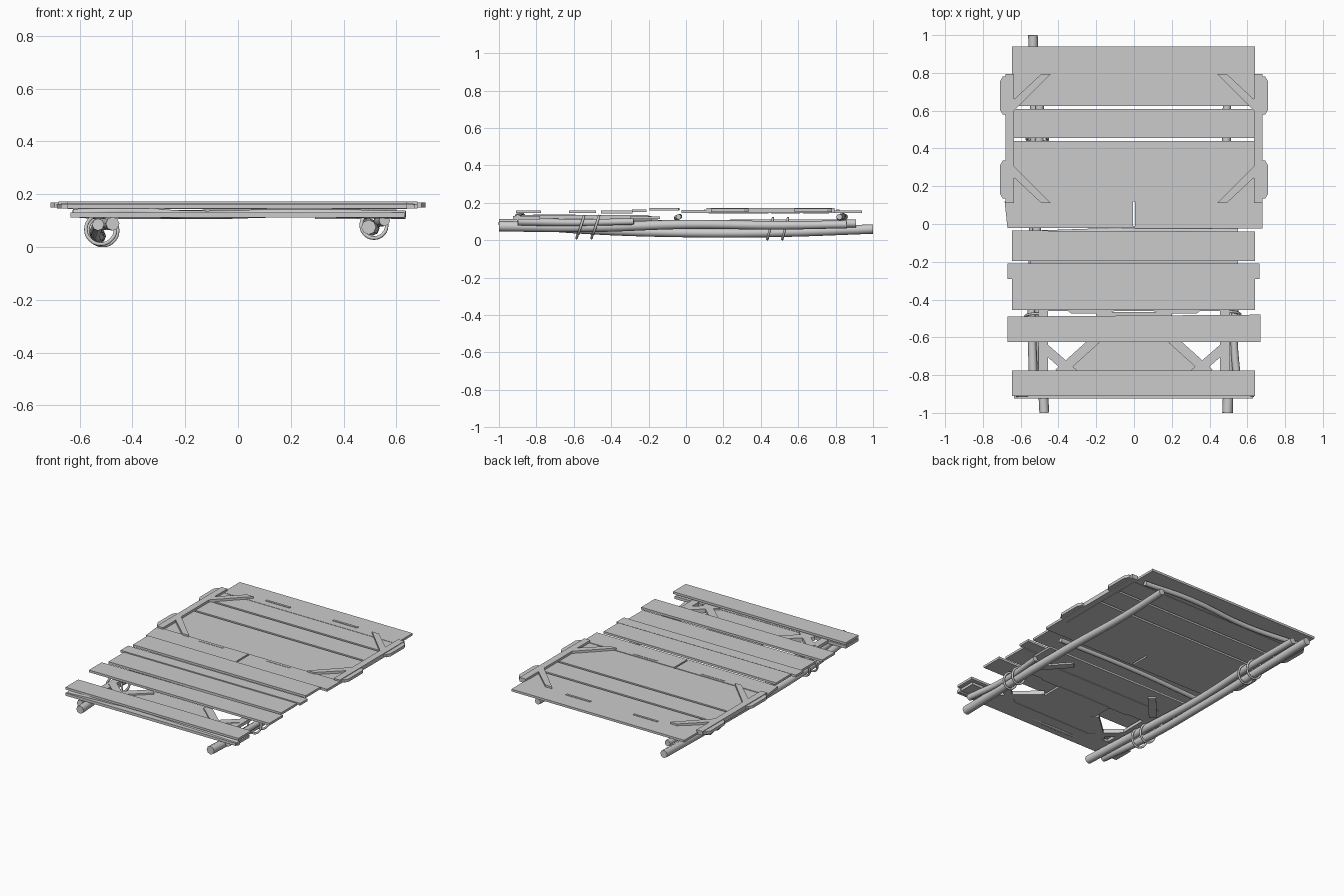
import bpy, bmesh, math
from mathutils import Vector

cube = bpy.data.objects.get("Cube")
if cube:
    bpy.data.objects.remove(cube)

grey = bpy.data.materials.new("weathered_grey")
grey.use_nodes = True
grey.diffuse_color = (0.6, 0.6, 0.6, 1)
grey.node_tree.nodes["Principled BSDF"].inputs["Base Color"].default_value = (0.6, 0.6, 0.6, 1)


def add_object(name, mesh):
    obj = bpy.data.objects.new(name, mesh)
    bpy.context.collection.objects.link(obj)
    mesh.materials.append(grey)
    return obj


def slab(name, outline, z0, z1):
    """Flat board cut from an outline in plan."""
    bm = bmesh.new()
    face = bm.faces.new([bm.verts.new((x, y, z0)) for x, y in outline])
    top = bmesh.ops.extrude_face_region(bm, geom=[face])["geom"]
    bmesh.ops.translate(bm, verts=[v for v in top if isinstance(v, bmesh.types.BMVert)],
                        vec=(0, 0, z1 - z0))
    bmesh.ops.recalc_face_normals(bm, faces=bm.faces)
    mesh = bpy.data.meshes.new(name)
    bm.to_mesh(mesh)
    bm.free()
    return add_object(name, mesh)


def board(name, x0, x1, y0, y1, z0, z1, skew=0):
    return slab(name, [(x0, y0), (x1, y0), (x1, y1 + skew), (x0, y1)], z0, z1)


def bar(name, a, b, width, z0, z1):
    """Straight strip between two plan points."""
    a, b = Vector(a), Vector(b)
    d = (b - a).normalized()
    n = Vector((-d.y, d.x)) * width / 2
    return slab(name, [a + n, a - n, b - n, b + n], z0, z1)


def tube(name, points, radius, closed=False, taper=1.0):
    """Round pole or rope that follows a smooth path."""
    curve = bpy.data.curves.new(name, "CURVE")
    curve.dimensions = "3D"
    curve.bevel_depth = radius
    curve.bevel_resolution = 2
    curve.use_fill_caps = True
    curve.resolution_u = 5
    spline = curve.splines.new("BEZIER")
    spline.bezier_points.add(len(points) - 1)
    spline.use_cyclic_u = closed
    for i, (bp, p) in enumerate(zip(spline.bezier_points, points)):
        bp.co = p
        bp.handle_left_type = bp.handle_right_type = "AUTO"
        bp.radius = 1 + (taper - 1) * i / max(1, len(points) - 1)
    helper = bpy.data.objects.new(name + "_path", curve)
    bpy.context.collection.objects.link(helper)
    bpy.context.view_layer.update()
    mesh = bpy.data.meshes.new_from_object(
        helper.evaluated_get(bpy.context.evaluated_depsgraph_get()))
    bpy.data.objects.remove(helper)
    mesh.materials.clear()
    obj = add_object(name, mesh)
    bpy.ops.object.select_all(action="DESELECT")
    obj.select_set(True)
    bpy.context.view_layer.objects.active = obj
    bpy.ops.object.shade_smooth_by_angle(angle=math.radians(50))


# Deck planks: left edge, right edge, front, back, underside height, skew
planks = [
    (-0.645, 0.64, -0.91, -0.775, 0.145, 0),
    (-0.67, 0.67, -0.625, -0.49, 0.145, 0.01),
    (-0.645, 0.64, -0.455, -0.285, 0.143, 0),
    (-0.67, 0.665, -0.29, -0.21, 0.15, 0),
    (-0.645, 0.64, -0.195, -0.035, 0.158, -0.005),
    (-0.645, 0.64, 0.12, 0.44, 0.143, 0),
    (-0.645, 0.64, 0.455, 0.61, 0.143, 0),
    (-0.645, 0.64, 0.625, 0.765, 0.143, 0),
    (-0.645, 0.64, 0.76, 0.94, 0.145, 0),
]
for i, (x0, x1, y0, y1, z, skew) in enumerate(planks):
    board(f"deck_plank_{i + 1}", x0, x1, y0, y1, z, z + 0.015, skew)

# Split plank across the middle, with a narrow slit
slab("split_plank", [(-0.67, -0.02), (0.68, -0.025), (0.68, 0.12), (0.006, 0.12),
                     (0.006, -0.01), (-0.006, -0.01), (-0.006, 0.12), (-0.685, 0.12)],
     0.146, 0.162)

# Rear frame: side rails, corner braces and edge brackets on both sides
for side, s in (("left", 1), ("right", -1)):
    board(f"{side}_side_rail", s * 0.635, s * 0.68, 0.11, 0.795, 0.145, 0.173)
    for end, y, d in (("front", 0.11, 1), ("rear", 0.795, -1)):
        slab(f"{side}_{end}_brace",
             [(s * 0.44, y), (s * 0.49, y), (s * 0.64, y + d * 0.14), (s * 0.64, y + d * 0.2)],
             0.15, 0.173)
    for end, y0, y1 in (("front", 0.135, 0.335), ("rear", 0.58, 0.78)):
        slab(f"{side}_{end}_bracket",
             [(s * 0.665, y0), (s * 0.695, y0), (s * 0.71, y0 + 0.025),
              (s * 0.71, y1 - 0.025), (s * 0.695, y1), (s * 0.665, y1)], 0.15, 0.169)

# Thin lap strips lying on the deck seams
for x in (-0.27, 0.23):
    board("rear_lap_strip", x - 0.09, x + 0.09, 0.805, 0.82, 0.16, 0.164)
    board("middle_lap_strip", x - 0.09, x + 0.09, 0.095, 0.105, 0.16, 0.164)

# Lower front frame with hexagonal corner bracing
board("lower_front_board", -0.635, 0.63, -0.925, -0.79, 0.112, 0.13, 0.01)
board("lower_rear_board", -0.55, 0.55, -0.30, -0.14, 0.115, 0.128)
board("lower_middle_board", -0.5, 0.5, -0.46, -0.305, 0.115, 0.128)
slab("lower_centre_board", [(-0.36, -0.79), (0.36, -0.79), (0.2, -0.625), (0.2, -0.465),
                            (-0.2, -0.465), (-0.2, -0.625)], 0.115, 0.128)
for side, s in (("left", 1), ("right", -1)):
    bar(f"{side}_lower_rail", (s * 0.48, -0.9), (s * 0.48, -0.2), 0.05, 0.115, 0.135)
    bar(f"{side}_lower_strut", (s * 0.4, -0.79), (s * 0.2, -0.61), 0.05, 0.112, 0.138)
    bar(f"{side}_lower_brace", (s * 0.31, -0.8), (s * 0.47, -0.66), 0.05, 0.112, 0.138)
    bar(f"{side}_rear_lower_brace", (s * 0.31, -0.2), (s * 0.47, -0.38), 0.05, 0.105, 0.13)
    slab(f"{side}_gusset", [(s * 0.1, -0.46), (s * 0.35, -0.46), (s * 0.33, -0.475),
                            (s * 0.15, -0.475)], 0.118, 0.135)

# Crosswise poles under the deck
tube("front_cross_pole", [(-0.625, -0.9, 0.128), (-0.4, -0.885, 0.135), (-0.2, -0.87, 0.122),
                          (0.2, -0.88, 0.128), (0.635, -0.9, 0.122)], 0.016)
tube("middle_cross_pole", [(-0.55, -0.05, 0.12), (0, -0.035, 0.127), (0.55, -0.04, 0.125)], 0.015)
tube("rear_cross_pole", [(-0.6, 0.85, 0.125), (-0.2, 0.82, 0.122), (0.25, 0.84, 0.13),
                         (0.6, 0.82, 0.125)], 0.016)

# Long poles that carry the deck
tube("right_upper_pole", [(-0.475, -1.0, 0.088), (-0.5, -0.5, 0.09), (-0.515, 0, 0.085),
                          (-0.5, 0.5, 0.09), (-0.5, 0.91, 0.09)], 0.026, taper=0.8)
tube("right_lower_pole", [(-0.53, -0.92, 0.085), (-0.54, -0.5, 0.055), (-0.53, 0, 0.04),
                          (-0.525, 0.5, 0.042), (-0.535, 1.0, 0.06)], 0.023, taper=1.1)
tube("left_long_pole", [(0.495, -1.0, 0.075), (0.51, -0.5, 0.07), (0.495, 0, 0.085),
                        (0.49, 0.5, 0.08), (0.5, 0.86, 0.085)], 0.028, taper=0.75)
tube("left_short_pole", [(0.555, -0.9, 0.1), (0.53, -0.6, 0.095), (0.55, -0.28, 0.1)],
     0.021, taper=0.8)

# Rope loops tying the poles together
for name, x, y, z, r in (("right_front", -0.52, -0.53, 0.067, 0.056),
                         ("right_rear", -0.512, 0.49, 0.062, 0.056),
                         ("left_front", 0.515, -0.52, 0.082, 0.048)):
    for k in (-1, 1):
        ring = [(x + r * math.cos(a), y + k * 0.04 + 0.015 * math.sin(a), z + r * math.sin(a))
                for a in (i * math.pi / 4 for i in range(8))]
        tube(f"{name}_rope_loop", ring, 0.007, closed=True)
